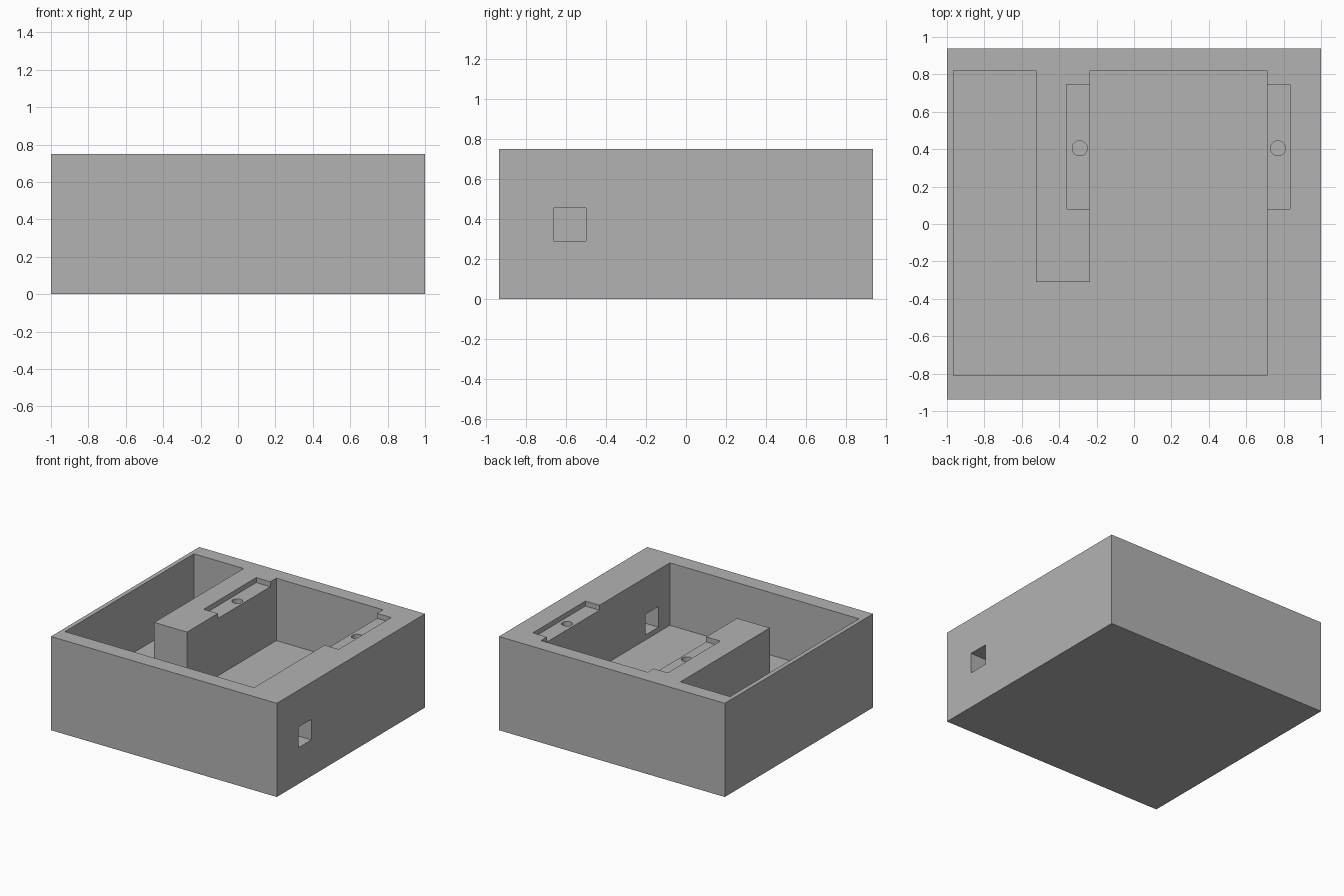
import bpy
import bmesh
from mathutils import Matrix

cube = bpy.data.objects.get("Cube")
if cube:
    bpy.data.objects.remove(cube, do_unlink=True)

HEIGHT, FLOOR, LEDGE = 0.75, 0.25, 0.71
ABOVE = 0.9  # cutters rise past the rim

grey = bpy.data.materials.new("plain grey")
grey.use_nodes = True
colour = (0.45, 0.45, 0.45, 1)
grey.diffuse_color = colour
grey.node_tree.nodes["Principled BSDF"].inputs["Base Color"].default_value = colour


def make_object(name, bm):
    bmesh.ops.recalc_face_normals(bm, faces=bm.faces)
    mesh = bpy.data.meshes.new(name)
    bm.to_mesh(mesh)
    bm.free()
    mesh.materials.append(grey)
    obj = bpy.data.objects.new(name, mesh)
    bpy.context.collection.objects.link(obj)
    return obj


def prism(name, outline, z0, z1):
    """Extrude a flat outline from z0 up to z1."""
    bm = bmesh.new()
    face = bm.faces.new([bm.verts.new((x, y, z0)) for x, y in outline])
    grown = bmesh.ops.extrude_face_region(bm, geom=[face])["geom"]
    top = [v for v in grown if isinstance(v, bmesh.types.BMVert)]
    bmesh.ops.translate(bm, verts=top, vec=(0, 0, z1 - z0))
    return make_object(name, bm)


def block(name, x0, x1, y0, y1, z0, z1):
    return prism(name, [(x0, y0), (x1, y0), (x1, y1), (x0, y1)], z0, z1)


def drill(name, x, y, z0, z1, radius):
    bm = bmesh.new()
    bmesh.ops.create_cone(bm, cap_ends=True, segments=32, radius1=radius,
                          radius2=radius, depth=z1 - z0,
                          matrix=Matrix.Translation((x, y, (z0 + z1) / 2)))
    return make_object(name, bm)


def cut(target, cutter):
    """Subtract the cutter and bake the result."""
    mod = target.modifiers.new("cut", "BOOLEAN")
    mod.operation, mod.solver, mod.object = "DIFFERENCE", "EXACT", cutter
    cutter.hide_render = True
    bpy.context.view_layer.objects.active = target
    bpy.ops.object.modifier_apply(modifier=mod.name)
    bpy.data.objects.remove(cutter, do_unlink=True)


# Outer body
body = block("enclosure_body", -1, 1, -0.9375, 0.9375, 0, HEIGHT)

# Main cavity, wrapping around the divider that grows from the back wall
cavity = [(-0.965, -0.81), (0.71, -0.81), (0.71, 0.82), (-0.235, 0.82),
          (-0.235, -0.31), (-0.525, -0.31), (-0.525, 0.82), (-0.965, 0.82)]
cut(body, prism("cavity_cutter", cavity, FLOOR, ABOVE))

# Shallow mounting recesses, open to the cavity, each with a screw hole
for x0, x1, hole_x in ((-0.36, -0.2, -0.29), (0.68, 0.835, 0.77)):
    cut(body, block("recess_cutter", x0, x1, 0.08, 0.745, LEDGE, ABOVE))
    cut(body, drill("screw_hole_cutter", hole_x, 0.405, 0.5, ABOVE, 0.04))

# Square cable opening through the left wall
cut(body, block("cable_opening_cutter", 0.6, 1.1, -0.665, -0.5, 0.29, 0.455))
